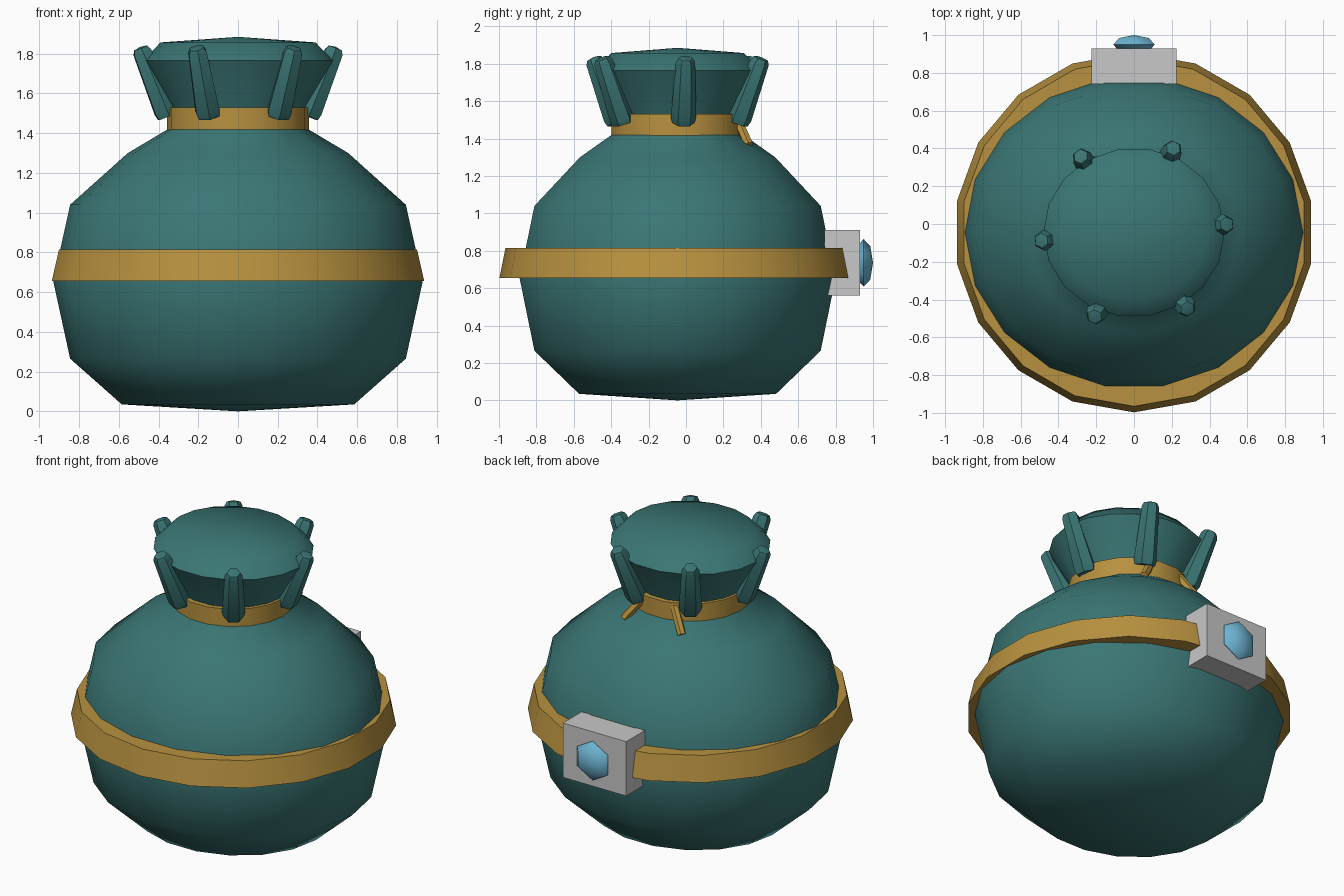
import bpy, bmesh, math
from mathutils import Vector, Matrix

default = bpy.data.objects.get("Cube")
if default:
    bpy.data.objects.remove(default, do_unlink=True)

AXIS = Vector((0, -0.045, 0))   # vertical axis of the pouch
SIDES = 18


def material(name, rgb):
    m = bpy.data.materials.new(name)
    m.use_nodes = True
    m.diffuse_color = (*rgb, 1)
    m.node_tree.nodes["Principled BSDF"].inputs["Base Color"].default_value = (*rgb, 1)
    return m


TEAL = material("teal cloth", (0.042, 0.18, 0.175))
GOLD = material("gold trim", (0.48, 0.285, 0.05))
GREY = material("pale metal", (0.58, 0.58, 0.58))
BLUE = material("blue gem", (0.16, 0.48, 0.68))


def finish(name, bm, mat, smooth=50):
    bmesh.ops.recalc_face_normals(bm, faces=bm.faces)
    mesh = bpy.data.meshes.new(name)
    bm.to_mesh(mesh)
    bm.free()
    mesh.materials.append(mat)
    obj = bpy.data.objects.new(name, mesh)
    bpy.context.collection.objects.link(obj)
    if smooth:
        bpy.ops.object.select_all(action="DESELECT")
        obj.select_set(True)
        bpy.context.view_layer.objects.active = obj
        bpy.ops.object.shade_smooth_by_angle(angle=math.radians(smooth))
    return obj


def lathe(name, profile, mat, matrix, sides=SIDES, phase=0.0, loop=False, smooth=50):
    """Elliptical rings (rx, ry, z) joined in order; rx of 0 is a pole."""
    bm = bmesh.new()
    rings = []
    for rx, ry, z in profile:
        turns = [phase + math.tau * i / sides for i in range(sides if rx else 1)]
        rings.append([bm.verts.new(matrix @ Vector((rx * math.cos(a), ry * math.sin(a), z)))
                      for a in turns])
    pairs = list(zip(rings, rings[1:]))
    if loop:
        pairs.append((rings[-1], rings[0]))
    for low, high in pairs:
        for i in range(sides):
            quad = [low[i % len(low)], low[(i + 1) % len(low)],
                    high[(i + 1) % len(high)], high[i % len(high)]]
            bm.faces.new(list(dict.fromkeys(quad)))
    return finish(name, bm, mat, smooth)


def between(start, end):
    """Matrix placing local z from start to end, with z running 0 to 1."""
    d = end - start
    turn = d.to_track_quat("Z", "Y").to_matrix().to_4x4()
    return Matrix.Translation(start) @ turn @ Matrix.Diagonal((1, 1, d.length, 1))


centre = Matrix.Translation(AXIS)

# Pouch body, slightly flattened front to back
lathe("pouch_body", [
    (0, 0, 0), (0.585, 0.535, 0.035), (0.845, 0.777, 0.265), (0.93, 0.858, 0.655),
    (0.845, 0.777, 1.04), (0.555, 0.53, 1.3), (0.345, 0.35, 1.425),
    (0.32, 0.32, 1.53), (0, 0, 1.53)], TEAL, centre)

# Gathered top above the neck
lathe("pouch_top", [
    (0, 0, 1.48), (0.32, 0.31, 1.48), (0.345, 0.33, 1.54), (0.48, 0.447, 1.765),
    (0.39, 0.36, 1.857), (0, 0, 1.885)], TEAL, centre)

# Waist band and neck collar
quarter = math.pi / 2
lathe("waist_band", [(0.952, 0.952, 0.655), (0.915, 0.92, 0.815),
                     (0.8, 0.76, 0.815), (0.8, 0.76, 0.655)],
      GOLD, centre, phase=quarter, loop=True)
lathe("neck_collar", [(0.358, 0.358, 1.412), (0.358, 0.358, 1.53),
                      (0.29, 0.29, 1.53), (0.29, 0.29, 1.412)],
      GOLD, centre, loop=True)

# Six tapered cloth folds leaning out around the top
for i in range(6):
    a = math.radians(5 + 60 * i)
    out = Vector((math.cos(a), math.sin(a), 0))
    low = AXIS + out * 0.352 + Vector((0, 0, 1.485))
    high = AXIS + out * 0.495 + Vector((0, 0, 1.835))
    lathe(f"cloth_fold_{i + 1}", [
        (0, 0, 0), (0.06, 0.06, 0.0), (0.068, 0.068, 0.08), (0.052, 0.052, 0.92),
        (0.04, 0.04, 0.98), (0, 0, 1)], TEAL, between(low, high), sides=6)

# Two loose cord ends at the back of the collar
for side, word in ((1, "left"), (-1, "right")):
    low = Vector((side * 0.11, 0.275, 1.5))
    high = Vector((side * 0.205, 0.335, 1.365))
    lathe(f"cord_end_{word}", [(0, 0, 0), (0.026, 0.026, 0), (0.026, 0.026, 1), (0, 0, 1)],
          GOLD, between(low, high), sides=6)

# Buckle block on the back
bm = bmesh.new()
bmesh.ops.create_cube(bm, size=1, matrix=Matrix.Translation((0, 0.835, 0.735))
                      @ Matrix.Diagonal((0.45, 0.19, 0.35, 1)))
finish("buckle", bm, GREY, smooth=0)

# Six-sided gem set in the buckle
facing_back = Matrix.Translation((0, 0.95, 0.735)) @ Matrix.Rotation(-quarter, 4, "X")
lathe("gem", [(0, 0, -0.05), (0.09, 0.09, -0.035), (0.127, 0.127, 0),
              (0.09, 0.09, 0.035), (0, 0, 0.05)],
      BLUE, facing_back, sides=6, phase=quarter)
